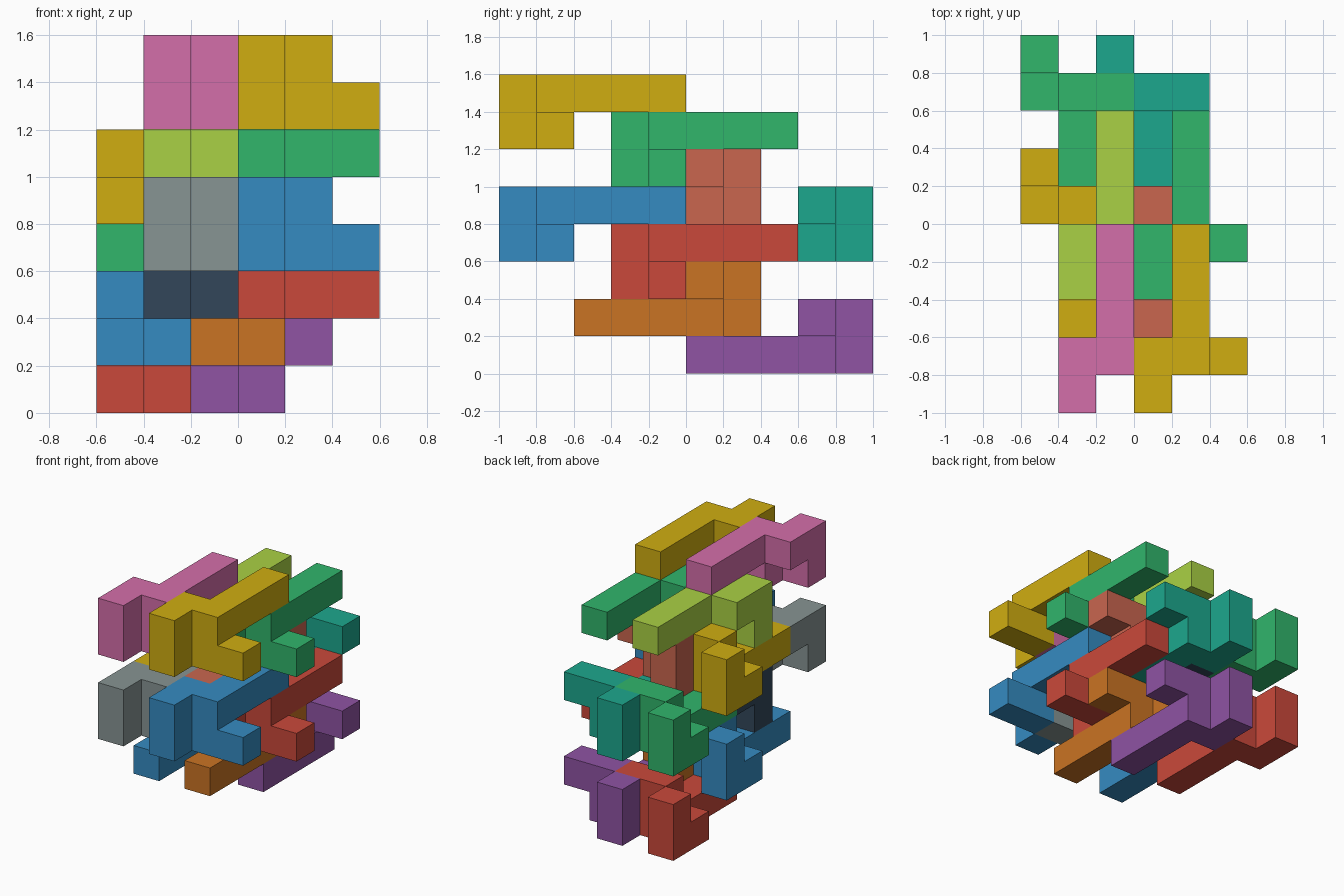
import bpy, bmesh
from mathutils import Vector

if "Cube" in bpy.data.objects:
    bpy.data.objects.remove(bpy.data.objects["Cube"])

U = 0.2                              # edge of one cube cell
ORIGIN = Vector((-0.6, -1.0, 0.0))   # corner of the cell lattice

# One interlocking piece, as cube cells: a long bar, a hooked head, a side lug
PIECE = [(0, 0, 0), (0, 0, -1), (0, 1, 0), (1, 1, 0), (1, 2, 0),
         (1, 3, 0), (1, 4, 0), (1, 1, -1), (2, 1, -1)]

COLOURS = {
    "red": (201, 74, 61), "blue": (56, 138, 192), "green": (52, 180, 107),
    "gold": (207, 172, 24), "purple": (142, 84, 162), "orange": (201, 115, 40),
    "teal": (34, 166, 140), "salmon": (200, 102, 80), "pink": (211, 110, 168),
    "lime": (168, 208, 70), "grey": (134, 147, 146), "dark": (54, 72, 90),
}


def material(name):
    mat = bpy.data.materials.get(name)
    if not mat:
        mat = bpy.data.materials.new(name)
        rgb = [(c / 255) ** 2.2 for c in COLOURS[name]]
        mat.diffuse_color = (*rgb, 1.0)
        mat.use_nodes = True
        mat.node_tree.nodes["Principled BSDF"].inputs["Base Color"].default_value = mat.diffuse_color
    return mat


def add_piece(name, colour, start, flip):
    """Skin the piece's cells; flip turns it half a turn about x."""
    s = -1 if flip else 1
    cells = {(start[0] + x, start[1] + s * y, start[2] + s * z) for x, y, z in PIECE}
    bm = bmesh.new()
    for cell in cells:
        centre = Vector(cell) + Vector((0.5, 0.5, 0.5))
        for axis in range(3):
            for sign in (-1, 1):
                n = Vector((0, 0, 0))
                n[axis] = sign
                if tuple(int(c + d) for c, d in zip(cell, n)) in cells:
                    continue
                a = Vector((0, 0, 0))
                a[(axis + 1) % 3] = 1
                b = n.cross(a)
                quad = [n + a + b, n - a + b, n - a - b, n + a - b]
                bm.faces.new([bm.verts.new(ORIGIN + U * (centre + q / 2)) for q in quad])
    bmesh.ops.remove_doubles(bm, verts=bm.verts, dist=1e-4)
    bmesh.ops.dissolve_limit(bm, angle_limit=0.01, verts=bm.verts, edges=bm.edges)
    mesh = bpy.data.meshes.new(name)
    bm.to_mesh(mesh)
    bm.free()
    mesh.materials.append(material(colour))
    obj = bpy.data.objects.new(name, mesh)
    bpy.context.collection.objects.link(obj)


# Layers repeat every 3 cells up; each holds a left and a right piece
# (start y, start z, left colour, right colour)
FRONT_ROWS = [(3, 3, "dark", "red"), (0, 4, "grey", "blue"),
              (3, 6, "lime", "green"), (0, 7, "pink", "gold")]
BACK_ROWS = [(9, 0, "red", "purple"), (6, 1, "blue", "orange"),
             (9, 3, "green", "teal"), (6, 4, "gold", "salmon")]

for label, rows, x0, flip in (("front", FRONT_ROWS, 1, False),
                              ("back", BACK_ROWS, 0, True)):
    for i, (y, z, left, right) in enumerate(rows, 1):
        add_piece(f"{label}_piece_{i}_left", left, (x0, y, z), flip)
        add_piece(f"{label}_piece_{i}_right", right, (x0 + 2, y, z), flip)
